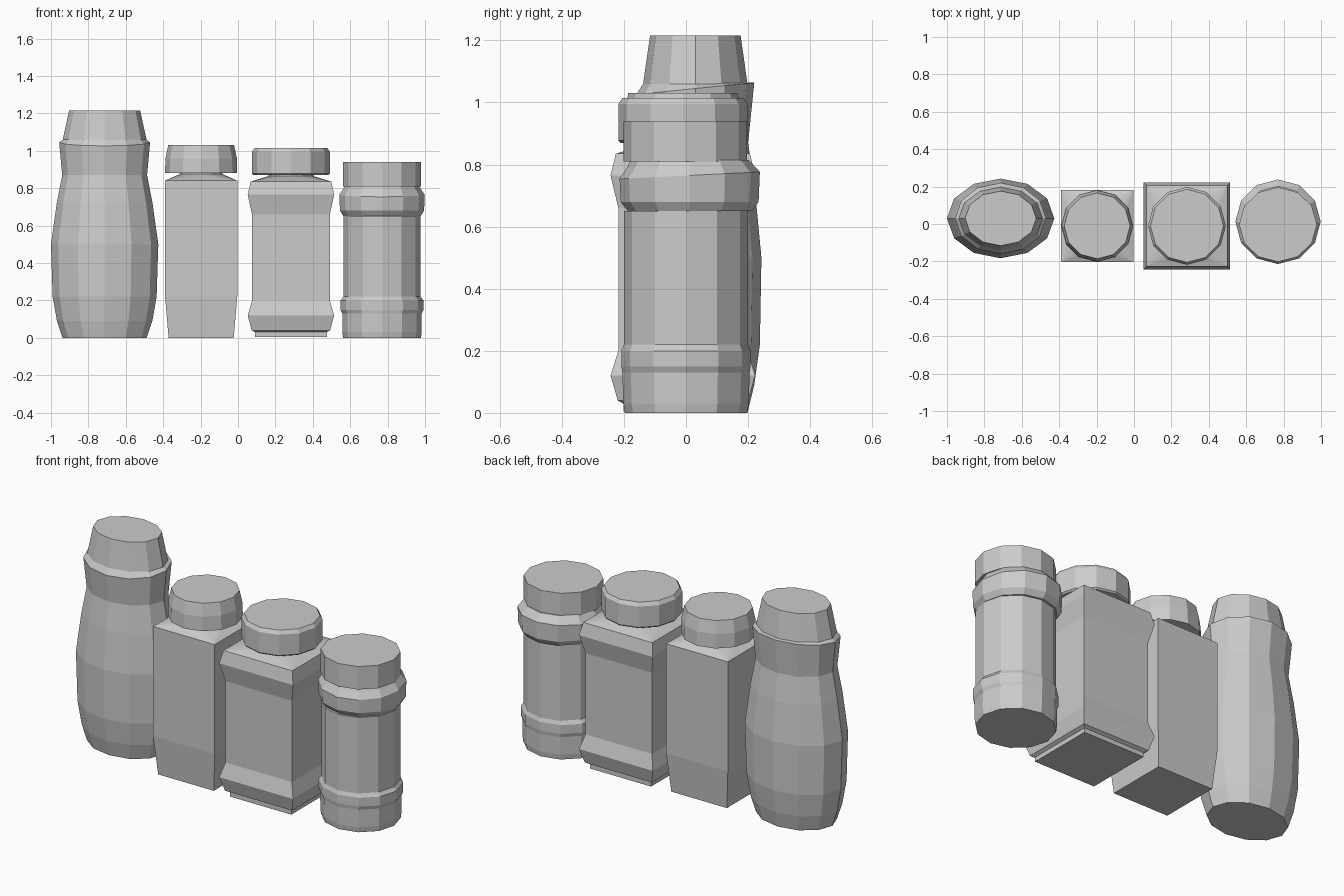
import bpy, bmesh
from math import cos, sin, pi

cube = bpy.data.objects.get("Cube")
if cube:
    bpy.data.objects.remove(cube)

grey = bpy.data.materials.new("plain_grey")
grey.use_nodes = True
colour = (0.6, 0.6, 0.6, 1)
grey.diffuse_color = colour
grey.node_tree.nodes["Principled BSDF"].inputs["Base Color"].default_value = colour

SIDES = 12


def ring(bm, centre, rx, ry, z, tilt=0.0):
    """Faceted oval ring; tilt raises its back edge."""
    pts = [(rx * cos(2 * pi * i / SIDES), ry * sin(2 * pi * i / SIDES)) for i in range(SIDES)]
    return [bm.verts.new((centre[0] + x, centre[1] + y, z + tilt * y)) for x, y in pts]


def square(bm, centre, hx, hy, z):
    return [bm.verts.new((centre[0] + sx * hx, centre[1] + sy * hy, z))
            for sx, sy in ((1, 1), (-1, 1), (-1, -1), (1, -1))]


def skin(bm, a, b):
    """Join two rings; a square meets a round ring with corner fans."""
    if len(a) == len(b):
        n = len(a)
        for i in range(n):
            j = (i + 1) % n
            bm.faces.new((a[i], a[j], b[j], b[i]))
        return
    step = SIDES // 4
    for k in range(4):
        for j in range(step * k, step * (k + 1)):
            bm.faces.new((a[k], b[(j + 1) % SIDES], b[j]))
        bm.faces.new((a[k], a[(k + 1) % 4], b[step * (k + 1) % SIDES]))


def finish(name, bm, rings):
    for a, b in zip(rings, rings[1:]):
        skin(bm, a, b)
    bm.faces.new(rings[0])
    bm.faces.new(rings[-1])
    bmesh.ops.recalc_face_normals(bm, faces=bm.faces)
    mesh = bpy.data.meshes.new(name)
    bm.to_mesh(mesh)
    bm.free()
    mesh.materials.append(grey)
    obj = bpy.data.objects.new(name, mesh)
    bpy.context.collection.objects.link(obj)


def round_part(name, centre, profile):
    """profile rows: rx, ry, z and optional tilt"""
    bm = bmesh.new()
    finish(name, bm, [ring(bm, centre, *row) for row in profile])


def square_bottle(name, centre, profile, neck_radius, neck_z, cap_z):
    bm = bmesh.new()
    rings = [square(bm, centre, *row) for row in profile]
    rings += [ring(bm, centre, neck_radius, neck_radius, z) for z in (neck_z, cap_z)]
    finish(name, bm, rings)


# Tall oval bottle with a waisted neck and tapered cap
oval = (-0.713, 0.03)
round_part("oval_bottle", oval, [
    (0.225, 0.168, 0), (0.255, 0.19, 0.09), (0.278, 0.208, 0.22),
    (0.287, 0.213, 0.5), (0.256, 0.192, 0.72), (0.227, 0.17, 0.87),
    (0.243, 0.19, 1.045, 0.1), (0.215, 0.165, 1.065)])
round_part("oval_cap", oval, [(0.224, 0.168, 1.06), (0.19, 0.146, 1.215)])

# Plain square bottle with a round cap
plain = (-0.197, -0.01)
square_bottle("plain_square_bottle", plain,
              [(0.174, 0.174, 0), (0.193, 0.193, 0.22), (0.193, 0.193, 0.84)],
              0.115, 0.875, 0.9)
round_part("plain_square_cap", plain, [
    (0.193, 0.193, 0.88), (0.191, 0.191, 0.96), (0.176, 0.176, 1.03)])

# Square bottle with flared bands at top and bottom
flared = (0.283, -0.01)
square_bottle("flared_square_bottle", flared, [
    (0.192, 0.192, 0.005), (0.192, 0.192, 0.03), (0.21, 0.21, 0.04),
    (0.231, 0.233, 0.12), (0.208, 0.208, 0.2), (0.208, 0.208, 0.66),
    (0.231, 0.233, 0.765), (0.216, 0.216, 0.835)], 0.12, 0.865, 0.9)
round_part("flared_square_cap", flared, [
    (0.2, 0.2, 0.87), (0.208, 0.208, 0.878), (0.208, 0.208, 0.995), (0.195, 0.195, 1.015)])

# Round bottle with raised rings
jar = (0.77, 0.0)
round_part("ringed_round_bottle", jar, [
    (0.208, 0.197, 0), (0.212, 0.202, 0.03), (0.212, 0.205, 0.13),
    (0.222, 0.208, 0.15), (0.222, 0.208, 0.2), (0.206, 0.2, 0.22),
    (0.206, 0.2, 0.65)])
round_part("round_bottle_collar", (jar[0], 0.012), [
    (0.206, 0.2, 0.65), (0.225, 0.222, 0.68), (0.228, 0.226, 0.765, 0.05),
    (0.208, 0.203, 0.795, 0.03), (0.195, 0.19, 0.815)])
round_part("round_bottle_cap", (jar[0], -0.003), [(0.208, 0.199, 0.81), (0.208, 0.199, 0.94)])
